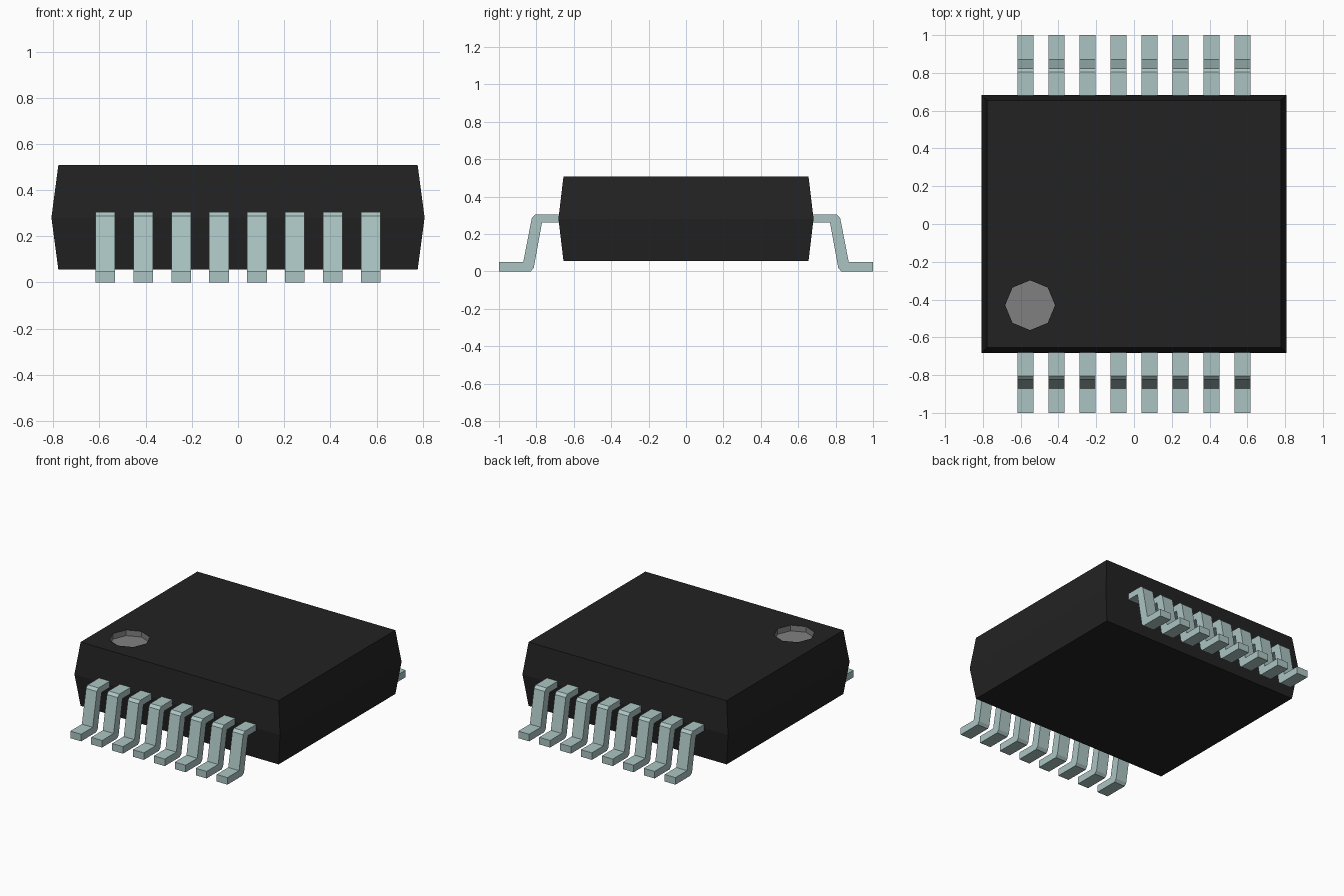
import bpy
import bmesh
import math

if "Cube" in bpy.data.objects:
    bpy.data.objects.remove(bpy.data.objects["Cube"], do_unlink=True)


def material(name, rgb):
    mat = bpy.data.materials.new(name)
    mat.use_nodes = True
    mat.diffuse_color = (*rgb, 1)
    bsdf = mat.node_tree.nodes["Principled BSDF"]
    bsdf.inputs["Base Color"].default_value = (*rgb, 1)
    return mat


black = material("black plastic", (0.016, 0.016, 0.016))
grey = material("grey marker", (0.216, 0.216, 0.216))
metal = material("pale metal", (0.41, 0.56, 0.545))


def finish(bm, name, mats):
    bmesh.ops.recalc_face_normals(bm, faces=bm.faces)
    mesh = bpy.data.meshes.new(name)
    bm.to_mesh(mesh)
    bm.free()
    for m in mats:
        mesh.materials.append(m)
    obj = bpy.data.objects.new(name, mesh)
    bpy.context.collection.objects.link(obj)
    return obj


def ring(bm, points):
    return [bm.verts.new(p) for p in points]


def bridge(bm, a, b, mat=0):
    n = len(a)
    for i in range(n):
        j = (i + 1) % n
        bm.faces.new((a[i], a[j], b[j], b[i])).material_index = mat


def loop_edges(bm, verts):
    pairs = zip(verts, verts[1:] + verts[:1])
    return [bm.edges.get(p) or bm.edges.new(p) for p in pairs]


# Body: widest at mid height, drafted sides, round recess in the top
MID, TOP, BOTTOM = 0.281, 0.508, 0.055
bm = bmesh.new()


def rectangle(x, y, z):
    return ring(bm, [(-x, -y, z), (x, -y, z), (x, y, z), (-x, y, z)])


def octagon(z, r=0.132):
    return ring(bm, [(-0.55 + r * math.cos(k * math.pi / 4),
                      -0.43 + r * math.sin(k * math.pi / 4), z) for k in range(8)])


low = rectangle(0.778, 0.655, BOTTOM)
mid = rectangle(0.808, 0.682, MID)
high = rectangle(0.778, 0.655, TOP)
bm.faces.new(low[::-1])
bridge(bm, low, mid)
bridge(bm, mid, high)

# Pin one marker recess, with grey walls and floor
rim = octagon(TOP)
floor = octagon(TOP - 0.04)
bridge(bm, rim, floor, 1)
bm.faces.new(floor).material_index = 1
bmesh.ops.triangle_fill(bm, edges=loop_edges(bm, high) + loop_edges(bm, rim),
                        use_beauty=True, normal=(0, 0, 1))
finish(bm, "chip_body", [black, grey])

# Bent leads: a side profile extruded across the width, eight on each side
PROFILE = [(0.64, 0.305), (0.805, 0.305), (0.824, 0.287), (0.87, 0.05),
           (1.0, 0.05), (1.0, 0.0), (0.83, 0.0), (0.814, 0.018),
           (0.77, 0.26), (0.64, 0.26)]
WIDTH = 0.085
PITCH = 0.1643


def lead(name, x, side):
    bm = bmesh.new()
    a = ring(bm, [(x - WIDTH / 2, side * y, z) for y, z in PROFILE])
    b = ring(bm, [(x + WIDTH / 2, side * y, z) for y, z in PROFILE])
    bridge(bm, a, b)
    bm.faces.new(a)
    bm.faces.new(b)
    finish(bm, name, [metal])


for i in range(8):
    x = (i - 3.5) * PITCH
    lead(f"front_lead_{i + 1}", x, -1)
    lead(f"back_lead_{i + 1}", x, 1)
